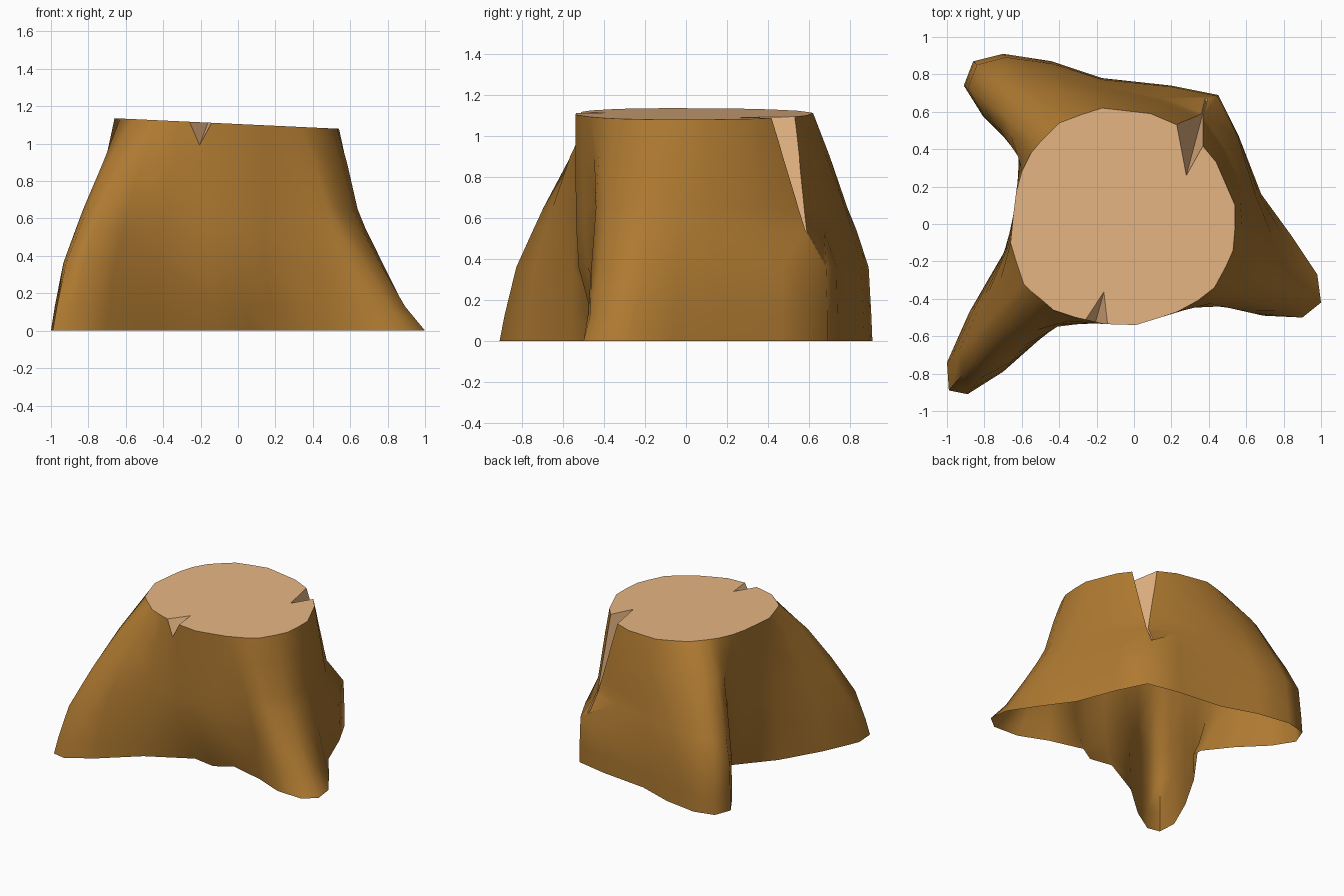
import bpy, bmesh
from math import hypot
from mathutils import Vector

if "Cube" in bpy.data.objects:
    bpy.data.objects.remove(bpy.data.objects["Cube"])


def material(name, col):
    m = bpy.data.materials.new(name)
    m.diffuse_color = (*col, 1)
    m.use_nodes = True
    m.node_tree.nodes["Principled BSDF"].inputs["Base Color"].default_value = m.diffuse_color
    return m


MATS = [material("bark_brown", (0.42, 0.19, 0.03)),
        material("cut_wood_tan", (0.82, 0.48, 0.235))]

# Each column of the trunk: ground x, y, then cut-top x, y
COLUMNS = [
    (-.91, .74, -.50, .44), (-.86, .87, -.45, .49), (-.70, .91, -.40, .54),
    (-.44, .87, -.28, .585), (-.17, .78, -.17, .62), (.20, .74, .09, .59),
    (.45, .69, .30, .50), (.56, .47, .44, .33), (.68, .16, .54, .10),
    (.84, -.06, .54, -.02), (.98, -.27, .53, -.14), (1.0, -.42, .49, -.23),
    (.90, -.50, .43, -.34), (.69, -.49, .34, -.41), (.47, -.40, .23, -.47),
    (.20, -.33, .14, -.50), (.07, -.41, .01, -.54), (-.11, -.38, -.16, -.535),
    (-.44, -.56, -.31, -.50), (-.70, -.79, -.43, -.46), (-.89, -.91, -.50, -.40),
    (-.99, -.89, -.55, -.36), (-1.0, -.74, -.59, -.32), (-.88, -.47, -.63, -.20),
    (-.70, -.16, -.66, -.10), (-.46, .12, -.645, .05), (-.47, .20, -.63, .17),
    (-.62, .39, -.60, .28), (-.81, .58, -.55, .38)]
# Ring height, then spread of front-left, back-left, right roots,
# back corner, and the hollows between roots
RINGS = [(0, 1, 1, 1, 1, 1), (.13, .95, .985, .79, 1, .6),
         (.36, .84, .95, .53, .97, .12), (.54, .68, .79, .34, .45, .04),
         (.65, .58, .67, .24, .36, .02), (.90, .32, .41, .115, .16, 0),
         (None, 0, 0, 0, 0, 0)]


def clamp(v):
    return min(1, max(0, v))


def new_object(name, bm):
    bmesh.ops.recalc_face_normals(bm, faces=bm.faces[:])
    me = bpy.data.meshes.new(name)
    bm.to_mesh(me)
    bm.free()
    for m in MATS:
        me.materials.append(m)
    ob = bpy.data.objects.new(name, me)
    bpy.context.collection.objects.link(ob)
    return ob


# Trunk with flared roots, lofted through the rings
bm = bmesh.new()
rings = []
for z, f_front, f_back, f_right, f_corner, f_hollow in RINGS:
    ring = []
    for bx, by, tx, ty in COLUMNS:
        back = clamp(by + .5)
        right = clamp((bx - .45) / .4)
        corner = clamp((bx + by - .7) / .35)
        f = f_front + (f_back - f_front) * back
        f += (f_right - f) * right
        f += (f_corner - f) * corner
        if hypot(bx, by) < hypot(tx, ty):
            f = f_hollow
        h = 1.105 - .047 * tx if z is None else z
        ring.append(bm.verts.new((tx + (bx - tx) * f, ty + (by - ty) * f, h)))
    rings.append(ring)
n = len(COLUMNS)
for a, b in zip(rings, rings[1:]):
    for i in range(n):
        j = (i + 1) % n
        bm.faces.new((a[i], a[j], b[j], b[i]))
bm.faces.new(rings[0])
bm.faces.new(rings[-1]).material_index = 1
stump = new_object("tree_stump", bm)


# Wedge notches chopped into the rim
def notch(inner, low, a, b):
    inner, low, a, b = map(Vector, (inner, low, a, b))
    step = inner - low
    bm = bmesh.new()
    ends = []
    for p in (inner + step * .5, low - step * .3):
        ends.append([bm.verts.new(q) for q in
                     (p, p + (a - inner) * 3, p + (b - inner) * 3)])
    for e in ends:
        bm.faces.new(e)
    for i in range(3):
        j = (i + 1) % 3
        bm.faces.new((ends[0][i], ends[0][j], ends[1][j], ends[1][i]))
    for f in bm.faces:
        f.material_index = 1
    cutter = new_object("notch_cutter", bm)
    cutter.hide_render = True
    mod = stump.modifiers.new("notch", 'BOOLEAN')
    mod.operation = 'DIFFERENCE'
    mod.solver = 'EXACT'
    mod.object = cutter
    bpy.context.view_layer.objects.active = stump
    bpy.ops.object.modifier_apply(modifier=mod.name)
    bpy.data.objects.remove(cutter)


notch((.28, .26, 1.09), (.36, .56, .56), (.23, .53, 1.09), (.37, .42, 1.09))
notch((-.16, -.36, 1.115), (-.21, -.54, .98), (-.27, -.53, 1.115), (-.14, -.53, 1.115))

# Open the underside, smooth the bark and keep the cut edges sharp
bm = bmesh.new()
bm.from_mesh(stump.data)
under = [f for f in bm.faces if all(v.co.z < 1e-3 for v in f.verts)]
bmesh.ops.delete(bm, geom=under, context='FACES')
for f in bm.faces:
    f.smooth = True
for e in bm.edges:
    wood = sum(f.material_index for f in e.link_faces)
    e.smooth = wood == 0 and e.calc_face_angle(0) < 1.1
bm.to_mesh(stump.data)
bm.free()
